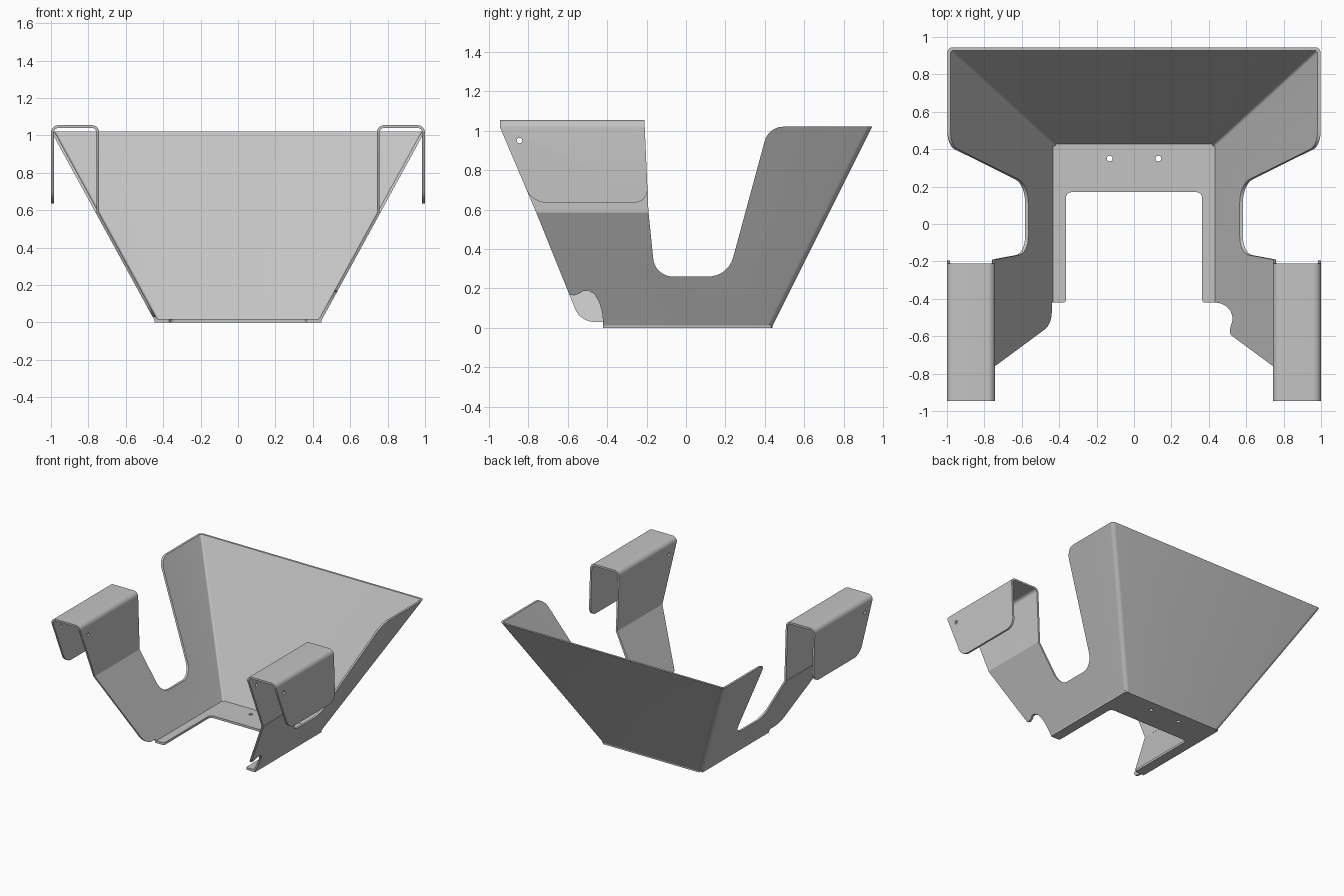
import bpy, bmesh, math
from mathutils import Vector

if "Cube" in bpy.data.objects:
    bpy.data.objects.remove(bpy.data.objects["Cube"])

steel = bpy.data.materials.new("grey_steel")
steel.diffuse_color = (0.55, 0.55, 0.55, 1)
steel.use_nodes = True
steel.node_tree.nodes["Principled BSDF"].inputs["Base Color"].default_value = steel.diffuse_color


def rounded(corners, n=8):
    """2D outline from (a, b, tangent length) corners, each turned into a circular arc."""
    out = []
    for i, (a, b, t) in enumerate(corners):
        p = Vector((a, b))
        if t == 0:
            out.append((a, b))
            continue
        d0 = (Vector(corners[i - 1][:2]) - p).normalized()
        d1 = (Vector(corners[(i + 1) % len(corners)][:2]) - p).normalized()
        w = math.sin(d0.angle(d1) / 2)
        for k in range(n + 1):
            u = k / n
            c0, c1, c2 = (1 - u) ** 2, 2 * u * (1 - u) * w, u * u
            q = ((p + d0 * t) * c0 + p * c1 + (p + d1 * t) * c2) / (c0 + c1 + c2)
            out.append((q.x, q.y))
    return out


def circle(a, b, r, n=16):
    return [(a + r * math.cos(k * math.tau / n), b + r * math.sin(k * math.tau / n)) for k in range(n)]


def loft(name, ring0, ring1):
    """Closed solid between two rings of equal length."""
    bm = bmesh.new()
    r0 = [bm.verts.new(p) for p in ring0]
    r1 = [bm.verts.new(p) for p in ring1]
    bm.faces.new(r0)
    bm.faces.new(r1)
    for i in range(len(r0)):
        j = (i + 1) % len(r0)
        bm.faces.new((r0[i], r0[j], r1[j], r1[i]))
    bmesh.ops.recalc_face_normals(bm, faces=bm.faces)
    me = bpy.data.meshes.new(name)
    bm.to_mesh(me)
    bm.free()
    me.materials.append(steel)
    ob = bpy.data.objects.new(name, me)
    bpy.context.collection.objects.link(ob)
    return ob


def prism(name, pts, axis, lo, hi):
    place = {"X": lambda a, b, t: (t, a, b),
             "Y": lambda a, b, t: (a, t, b),
             "Z": lambda a, b, t: (a, b, t)}[axis]
    return loft(name, [place(a, b, lo) for a, b in pts], [place(a, b, hi) for a, b in pts])


def cut(ob, tool, operation="DIFFERENCE"):
    mod = ob.modifiers.new("cut", "BOOLEAN")
    mod.object, mod.operation, mod.solver = tool, operation, "EXACT"
    bpy.context.view_layer.update()
    me = bpy.data.meshes.new_from_object(ob.evaluated_get(bpy.context.evaluated_depsgraph_get()))
    ob.modifiers.clear()
    ob.data = me
    bpy.data.objects.remove(tool)


# Hopper: back panel and both sloping sides, one bent sheet
def hopper_ring(z, thick=0.017):
    x, y = 0.44 + 0.547 * z, 0.435 + 0.5 * z

    def path(o, r):
        right = rounded([(0, y - o, 0), (x - o, y - o, r), (x - o, -0.9, 0)])[1:]
        return right[::-1] + [(-a, b) for a, b in right]
    ring = path(0, 0.03) + path(thick, 0.014)[::-1]
    return [(a, b, z) for a, b in ring]


hopper = loft("hopper", hopper_ring(0.0), hopper_ring(1.1))
side_outline = rounded([
    (-0.42, 0.004, 0), (1.2, 0.004, 0), (1.2, 1.02, 0),
    (0.419, 1.02, 0.075), (0.213, 0.26, 0.1), (-0.157, 0.26, 0.09),
    (-0.19, 0.585, 0), (-0.76, 0.585, 0), (-0.536, 0.03, 0.07), (-0.42, 0.03, 0)])
cut(hopper, prism("outline_tool", side_outline, "X", -1.3, 1.3), "INTERSECT")

# Curved notch at the front foot of the right side only
notch = [(-0.7, -0.1), (-0.7, 0.184), (-0.605, 0.18), (-0.59, 0.169), (-0.57, 0.164),
         (-0.545, 0.172), (-0.52, 0.187), (-0.495, 0.188), (-0.465, 0.171),
         (-0.44, 0.13), (-0.426, 0.08), (-0.42, 0.03), (-0.42, -0.1)]
cut(hopper, prism("notch_tool", notch, "X", 0.2, 0.7))

# Base plate with open front, screw holes and corner reliefs
base = prism("base_plate", rounded([
    (-0.446, -0.42, 0), (-0.364, -0.42, 0.015), (-0.364, 0.17, 0.03), (0.364, 0.17, 0.03),
    (0.364, -0.42, 0.015), (0.446, -0.42, 0), (0.446, 0.44, 0.02), (-0.446, 0.44, 0.02)]),
    "Z", 0.0, 0.018)
for s in (-1, 1):
    cut(base, prism("hole_tool", circle(s * 0.13, 0.35, 0.015), "Z", -0.1, 0.1))
    cut(base, prism("relief_tool", circle(s * 0.43, 0.428, 0.012), "Z", -0.1, 0.1))

# Hangers: upright wall, top and outer flap folded over each side
parts = [hopper, base]
for s, label in ((1, "right"), (-1, "left")):
    section = rounded([
        (0.742, 0.584, 0), (0.742, 1.055, 0.04), (1.0, 1.055, 0.04), (1.0, 0.635, 0),
        (0.985, 0.635, 0), (0.985, 1.04, 0.025), (0.757, 1.04, 0.025), (0.757, 0.584, 0)])
    hanger = prism(label + "_hanger", [(s * a, b) for a, b in section], "Y", -1.1, 0.0)
    ends = [(-0.945, 1.1), (-0.945, 1.02), (-0.756, 0.575), (-0.19, 0.575), (-0.213, 1.1)]
    cut(hanger, prism("end_tool", ends, "X", -1.2, 1.2), "INTERSECT")
    cut(hanger, prism("hole_tool", circle(-0.845, 0.95, 0.014), "X", -1.2, 1.2))
    # Round the lower corners of the flap
    bm = bmesh.new()
    bm.from_mesh(hanger.data)
    corners = [e for e in bm.edges
               if all(abs(v.co.x) > 0.98 and v.co.z < 0.64 for v in e.verts)
               and abs(e.verts[0].co.x - e.verts[1].co.x) > 0.01]
    bmesh.ops.bevel(bm, geom=corners, offset=0.07, segments=8, profile=0.5, affect="EDGES")
    bm.to_mesh(hanger.data)
    bm.free()
    parts.append(hanger)

# Smooth bends, sharp sheet edges
for ob in parts:
    bpy.ops.object.select_all(action="DESELECT")
    ob.select_set(True)
    bpy.context.view_layer.objects.active = ob
    bpy.ops.object.shade_smooth_by_angle(angle=math.radians(25))
